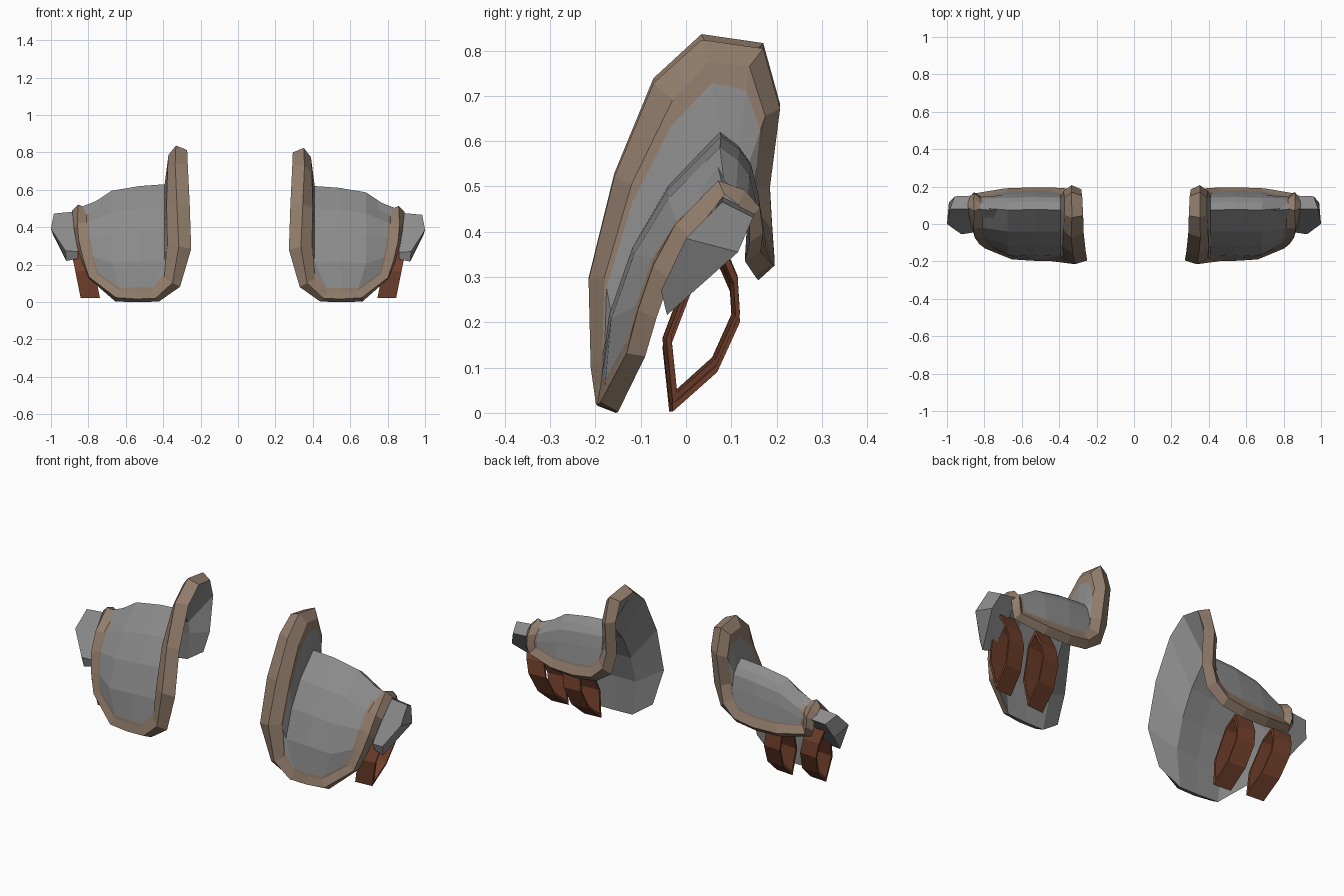
import bpy, bmesh
from mathutils import Vector as V

if "Cube" in bpy.data.objects:
    bpy.data.objects.remove(bpy.data.objects["Cube"])


def material(name, rgb):
    m = bpy.data.materials.new(name)
    m.diffuse_color = (*rgb, 1)
    m.use_nodes = True
    m.node_tree.nodes["Principled BSDF"].inputs["Base Color"].default_value = m.diffuse_color
    return m


STEEL = material("steel_grey", (0.26, 0.26, 0.26))
TRIM = material("tan_trim", (0.28, 0.20, 0.145))
LEATHER = material("brown_leather", (0.17, 0.052, 0.025))


def place(co, side):
    # the left piece is a touch larger than the right one
    return V(co) if side > 0 else V((-(co[0] * 1.03 - 0.03), co[1], co[2] * 1.015))


def make(name, bm, mats):
    bmesh.ops.recalc_face_normals(bm, faces=bm.faces)
    me = bpy.data.meshes.new(name)
    bm.to_mesh(me)
    bm.free()
    for m in mats:
        me.materials.append(m)
    bpy.context.collection.objects.link(bpy.data.objects.new(name, me))


# Trim edges, each row: outer edge xyz, inner edge xyz (front bottom to back bottom)
WING = [(.33, -.18, .08, .41, -.185, .125), (.272, -.195, .28, .395, -.18, .30),
        (.28, -.145, .52, .40, -.12, .505), (.29, -.05, .725, .395, -.03, .69),
        (.293, .045, .80, .39, .05, .775), (.298, .15, .785, .39, .14, .765),
        (.303, .185, .685, .395, .175, .655), (.31, .165, .49, .40, .15, .505),
        (.345, .16, .375, .42, .165, .435)]
OUTER = [(.805, -.09, .125, .765, -.13, .15), (.84, -.065, .21, .79, -.105, .24),
         (.865, -.035, .295, .81, -.07, .34), (.88, .01, .385, .815, -.02, .42),
         (.89, .085, .482, .818, .085, .497), (.89, .115, .46, .822, .11, .482),
         (.89, .14, .428, .825, .135, .457), (.885, .14, .375, .83, .145, .42),
         (.865, .13, .335, .825, .145, .385)]
FRONT = [(.44, -.158, .002, .48, -.189, .06), (.55, -.155, .0, .56, -.189, .06),
         (.665, -.15, .002, .64, -.179, .06)]
BACK = [(.44, .16, .31, .46, .175, .385), (.56, .16, .293, .56, .177, .37),
        (.70, .155, .298, .69, .172, .37)]
# Dome cross-section (y, z) and its stations (x, y scale, z scale)
ARC = [(-.17, .10), (-.165, .22), (-.115, .37), (-.04, .50), (.075, .62),
       (.115, .59), (.14, .555), (.155, .49), (.175, .38)]
STATIONS = [(.41, 1, 1), (.54, 1.03, .985), (.685, 1, .945)]
NI, NJ = 5, len(ARC)
LOOP = ([(0, j) for j in range(NJ)] + [(i, NJ - 1) for i in (1, 2, 3)] +
        [(4, j) for j in reversed(range(NJ))] + [(i, 0) for i in (3, 2, 1)])


def edge_row(i, j):
    r = WING[j] if i == 0 else OUTER[j] if i == 4 else FRONT[i - 1] if j == 0 else BACK[i - 1]
    return V(r[:3]), V(r[3:])


def dome(i, j, inside=False):
    x, sy, sz = STATIONS[i - 1]
    y, z = ARC[j][0] * sy, ARC[j][1] * sz
    return V((x, y * .88, z - .022)) if inside else V((x, y, z))


def shoulder_plate(tag, side):
    bm = bmesh.new()
    vert = lambda co: bm.verts.new(place(co, side))
    n = len(LOOP)
    edges = [edge_row(*k) for k in LOOP]
    mids = [(a + b) / 2 for a, b in edges]
    outer_ring, crest, inner_ring, top, under = [], [], [], {}, {}
    for k, (i, j) in enumerate(LOOP):
        e, inn = edges[k]
        normal = (inn - e).cross(mids[(k + 1) % n] - mids[k - 1]).normalized()
        near = dome(min(max(i, 1), 3), min(max(j, 1), NJ - 2))
        outer_ring.append(vert(e))
        crest.append(vert(mids[k] + normal * (.04 if i == 0 and 2 < j < 6 else .028)))
        inner_ring.append(vert(inn))
        top[i, j] = vert(inn.lerp(near, .3 if i == 0 else .1))
        under[i, j] = outer_ring[-1]
    for i in (1, 2, 3):
        for j in range(1, NJ - 1):
            top[i, j] = vert(dome(i, j))
            under[i, j] = vert(dome(i, j, True))
    # raised trim with its inner lip
    rings = [outer_ring, crest, inner_ring, [top[k] for k in LOOP]]
    for a, b in zip(rings, rings[1:]):
        for k in range(n):
            q = (k + 1) % n
            bm.faces.new((a[k], a[q], b[q], b[k])).material_index = 1
    # plate outside and lining
    for g in (top, under):
        for i in range(NI - 1):
            for j in range(NJ - 1):
                bm.faces.new((g[i, j], g[i + 1, j], g[i + 1, j + 1], g[i, j + 1]))
    make("shoulder_plate_" + tag, bm, [STEEL, TRIM])


def prism(name, side, front, back):
    # solid between two matching polygons
    bm = bmesh.new()
    a, b = ([bm.verts.new(place(c, side)) for c in s] for s in (front, back))
    bm.faces.new(a)
    bm.faces.new(b)
    n = len(a)
    for k in range(n):
        q = (k + 1) % n
        bm.faces.new((a[k], a[q], b[q], b[k]))
    make(name, bm, [STEEL])


BLOCK_FRONT = [(.86, .08, .478), (.985, .08, .466), (1, .0, .385), (.925, -.055, .27), (.86, -.045, .265)]
BLOCK_BACK = [(.86, .152, .44), (.96, .148, .432), (.99, .115, .355), (.92, -.042, .216), (.86, -.03, .228)]

STRAP = [(-.033, .003), (.065, .09), (.115, .20), (.11, .28), (.075, .36), (.015, .31), (-.048, .145)]


def strap(name, side, x, tilt, lift):
    bm = bmesh.new()
    n = len(STRAP)
    c = V((.04, .19))
    rings = []
    for dx, f in ((-.05, 1), (.05, 1), (.05, .87), (-.05, .87)):
        ring = []
        for p in STRAP:
            y, z = c + (V(p) - c) * f
            ring.append(bm.verts.new(place((x + tilt * z + dx, y + dx * .08, z + lift), side)))
        rings.append(ring)
    for a, b in zip(rings, rings[1:] + rings[:1]):
        for k in range(n):
            q = (k + 1) % n
            bm.faces.new((a[k], a[q], b[q], b[k]))
    make(name, bm, [LEATHER])


for tag, side in (("right", 1), ("left", -1)):
    shoulder_plate(tag, side)
    prism("end_block_" + tag, side, BLOCK_FRONT, BLOCK_BACK)
    strap("outer_strap_" + tag, side, .795, .2, .018)
    strap("inner_strap_" + tag, side, .595, .12, 0)
